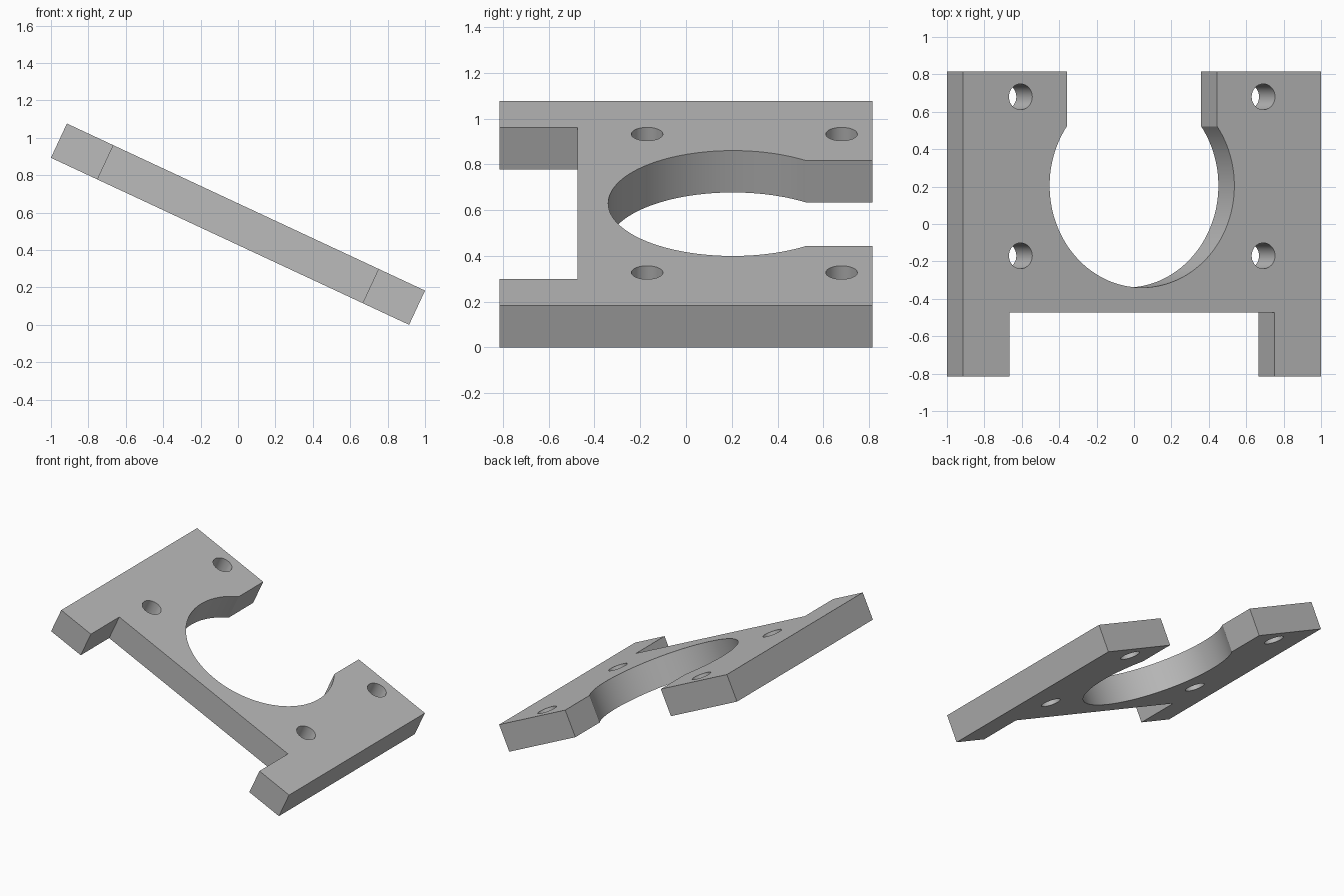
import bpy
import bmesh
import math
from mathutils import Matrix

if "Cube" in bpy.data.objects:
    bpy.data.objects.remove(bpy.data.objects["Cube"])

TILT = math.radians(25)
HALF_LENGTH, HALF_WIDTH, THICK = 1.0565, 0.8155, 0.202
NOTCH_X, NOTCH_Y = 0.782, -0.474
BORE_R, BORE_Y, SLOT_X = 0.545, 0.205, 0.443
BOLT_R, BOLT_X, BOLT_YS = 0.069, 0.716, (-0.17, 0.68)
ARC_STEPS = 48


def link(name, bm):
    mesh = bpy.data.meshes.new(name)
    bm.to_mesh(mesh)
    bm.free()
    obj = bpy.data.objects.new(name, mesh)
    bpy.context.collection.objects.link(obj)
    return obj


# Grey finish
grey = bpy.data.materials.new("plain grey")
grey.use_nodes = True
colour = (0.5, 0.5, 0.5, 1)
grey.diffuse_color = colour
grey.node_tree.nodes["Principled BSDF"].inputs["Base Color"].default_value = colour

# Half outline: bore arc, slot wall, outer edge, front notch
start = -math.pi / 2
end = math.acos(SLOT_X / BORE_R)
half = []
for i in range(ARC_STEPS + 1):
    a = start + (end - start) * i / ARC_STEPS
    half.append((BORE_R * math.cos(a), BORE_Y + BORE_R * math.sin(a)))
half += [(SLOT_X, HALF_WIDTH), (HALF_LENGTH, HALF_WIDTH),
         (HALF_LENGTH, -HALF_WIDTH), (NOTCH_X, -HALF_WIDTH), (NOTCH_X, NOTCH_Y)]
# Mirror to the other side; the bore's lowest point is shared
outline = half + [(-x, y) for x, y in reversed(half[1:])]

# Mounting plate
bm = bmesh.new()
face = bm.faces.new([bm.verts.new((x, y, -THICK / 2)) for x, y in outline])
top = bmesh.ops.extrude_face_region(bm, geom=[face])["geom"]
bmesh.ops.translate(bm, vec=(0, 0, THICK),
                    verts=[v for v in top if isinstance(v, bmesh.types.BMVert)])
bmesh.ops.recalc_face_normals(bm, faces=bm.faces)
plate = link("mounting_plate", bm)
plate.data.materials.append(grey)

# Four bolt holes
bm = bmesh.new()
for side in (-1, 1):
    for y in BOLT_YS:
        bmesh.ops.create_cone(bm, cap_ends=True, segments=40, radius1=BOLT_R,
                              radius2=BOLT_R, depth=THICK * 2,
                              matrix=Matrix.Translation((side * BOLT_X, y, 0)))
cutter = link("bolt_hole_cutter", bm)
cutter.data.materials.append(grey)
cutter.hide_render = True

cut = plate.modifiers.new("bolt_holes", "BOOLEAN")
cut.operation = "DIFFERENCE"
cut.solver = "EXACT"
cut.object = cutter
bpy.context.view_layer.objects.active = plate
bpy.ops.object.select_all(action="DESELECT")
plate.select_set(True)
bpy.ops.object.modifier_apply(modifier=cut.name)
bpy.data.objects.remove(cutter)

# Tilt the plate and rest its lower edge on the ground
height = 2 * HALF_LENGTH * math.sin(TILT) + THICK * math.cos(TILT)
plate.data.transform(Matrix.Translation((0, 0, height / 2))
                     @ Matrix.Rotation(TILT, 4, "Y"))
bpy.ops.object.shade_smooth_by_angle(angle=math.radians(30))
